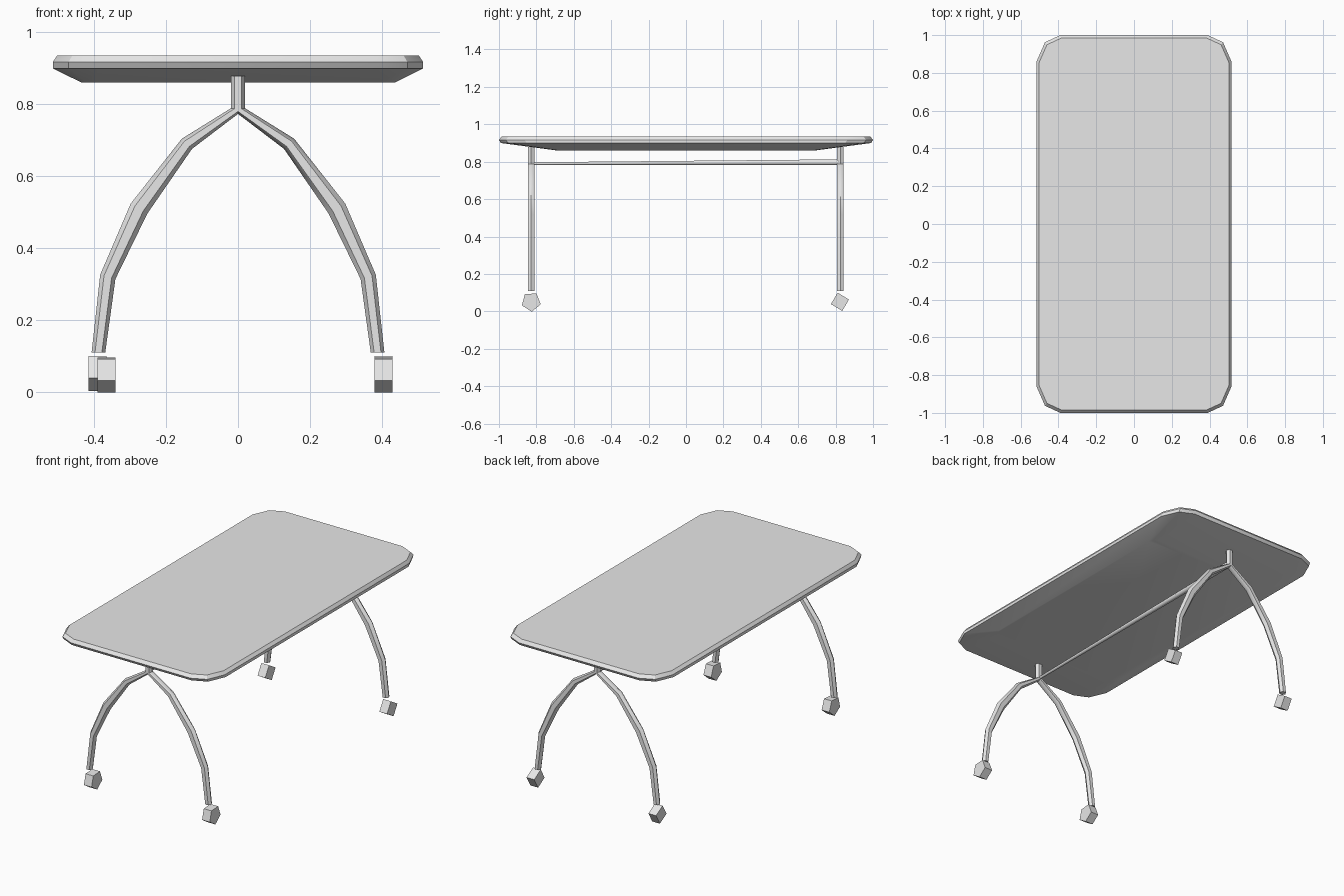
import bpy, bmesh, math
from mathutils import Vector

if "Cube" in bpy.data.objects:
    bpy.data.objects.remove(bpy.data.objects["Cube"], do_unlink=True)

grey = bpy.data.materials.new("plain grey")
grey.use_nodes = True
grey.diffuse_color = (0.8, 0.8, 0.8, 1)
grey.node_tree.nodes["Principled BSDF"].inputs["Base Color"].default_value = (0.8, 0.8, 0.8, 1)


def loft(name, rings, smooth=35):
    """Skin a list of equal-sized point rings and cap both ends."""
    bm = bmesh.new()
    loops = [[bm.verts.new(p) for p in ring] for ring in rings]
    n = len(loops[0])
    for a, b in zip(loops, loops[1:]):
        for i in range(n):
            j = (i + 1) % n
            bm.faces.new((a[i], a[j], b[j], b[i]))
    bm.faces.new(loops[0][::-1])
    bm.faces.new(loops[-1])
    bmesh.ops.recalc_face_normals(bm, faces=bm.faces)
    mesh = bpy.data.meshes.new(name)
    bm.to_mesh(mesh)
    bm.free()
    mesh.materials.append(grey)
    for face in mesh.polygons:
        face.use_smooth = True
    mesh.set_sharp_from_angle(angle=math.radians(smooth))
    obj = bpy.data.objects.new(name, mesh)
    bpy.context.collection.objects.link(obj)
    return obj


def rounded_ring(hx, hy, cut, z):
    """Rectangle with each corner cut by two short edges."""
    corner = [(hx, hy - cut * 1.1), (hx - cut * 0.35, hy - cut * 0.3), (hx - cut, hy)]
    ring = []
    for sx, sy in ((1, 1), (-1, 1), (-1, -1), (1, -1)):
        pts = corner if sx * sy > 0 else corner[::-1]
        ring += [(sx * x, sy * y, z) for x, y in pts]
    return ring


# Table top with a shallow bevelled underside
loft("table_top", [
    rounded_ring(0.435, 0.69, 0.04, 0.86),
    rounded_ring(0.515, 0.99, 0.125, 0.90),
    rounded_ring(0.515, 1.0, 0.125, 0.917),
    rounded_ring(0.503, 0.985, 0.12, 0.935)], 25)

# Arched leg pairs: one section swept from foot to apex to foot
half = [(0.388, 0.11), (0.362, 0.32), (0.275, 0.51), (0.142, 0.69), (0, 0.787)]
widths = [0.019, 0.022, 0.027, 0.020, 0.014]
path = [Vector((-x, 0, z)) for x, z in half] + [Vector((x, 0, z)) for x, z in half[-2::-1]]
widths += widths[-2::-1]


def leg_rings(y):
    rings = []
    last = len(path) - 1
    for i, (p, w) in enumerate(zip(path, widths)):
        tangent = (path[min(i + 1, last)] - path[max(i - 1, 0)]).normalized()
        side = Vector((-tangent.z, 0, tangent.x))
        if i in (0, last):
            side = Vector((math.copysign(1, side.x), 0, 0))
        ring = []
        for k in range(6):
            a = k * math.tau / 6
            ring.append(p + side * w * math.cos(a) + Vector((0, y + 0.02 * math.sin(a), 0)))
        rings.append(ring)
    return rings


def disc(x, y, z, r, sides, axis, turn=0.0):
    """Regular polygon facing the given axis."""
    ring = []
    for k in range(sides):
        a = turn + k * math.tau / sides
        u, v = r * math.cos(a), r * math.sin(a)
        ring.append({"x": (x, y + u, z + v), "y": (x + u, y, z + v),
                     "z": (x + u, y + v, z)}[axis])
    return ring


for end, y in (("front", -0.828), ("back", 0.825)):
    loft(end + "_legs", leg_rings(y), 50)
    loft(end + "_post", [disc(0, y, z, 0.02, 6, "z") for z in (0.785, 0.878)], 50)

# Thin stretcher bar joining the two arches
loft("stretcher_bar", [disc(0, -0.828, 0.79, 0.008, 6, "y"),
                       disc(0, 0.825, 0.797, 0.018, 6, "y")], 70)

# Faceted caster wheels: five-sided at the front, four-sided at the back
for name, x, y, sides, r, turn in (
        ("front_right_caster", -0.366, -0.828, 5, 0.053, 1.0),
        ("front_left_caster", 0.405, -0.828, 5, 0.053, 1.0),
        ("back_right_caster", -0.390, 0.823, 4, 0.05, 0.25),
        ("back_left_caster", 0.405, 0.823, 4, 0.05, 0.25)):
    loft(name, [disc(x + dx, y, 0.051, r, sides, "x", turn) for dx in (-0.025, 0.025)], 30)
